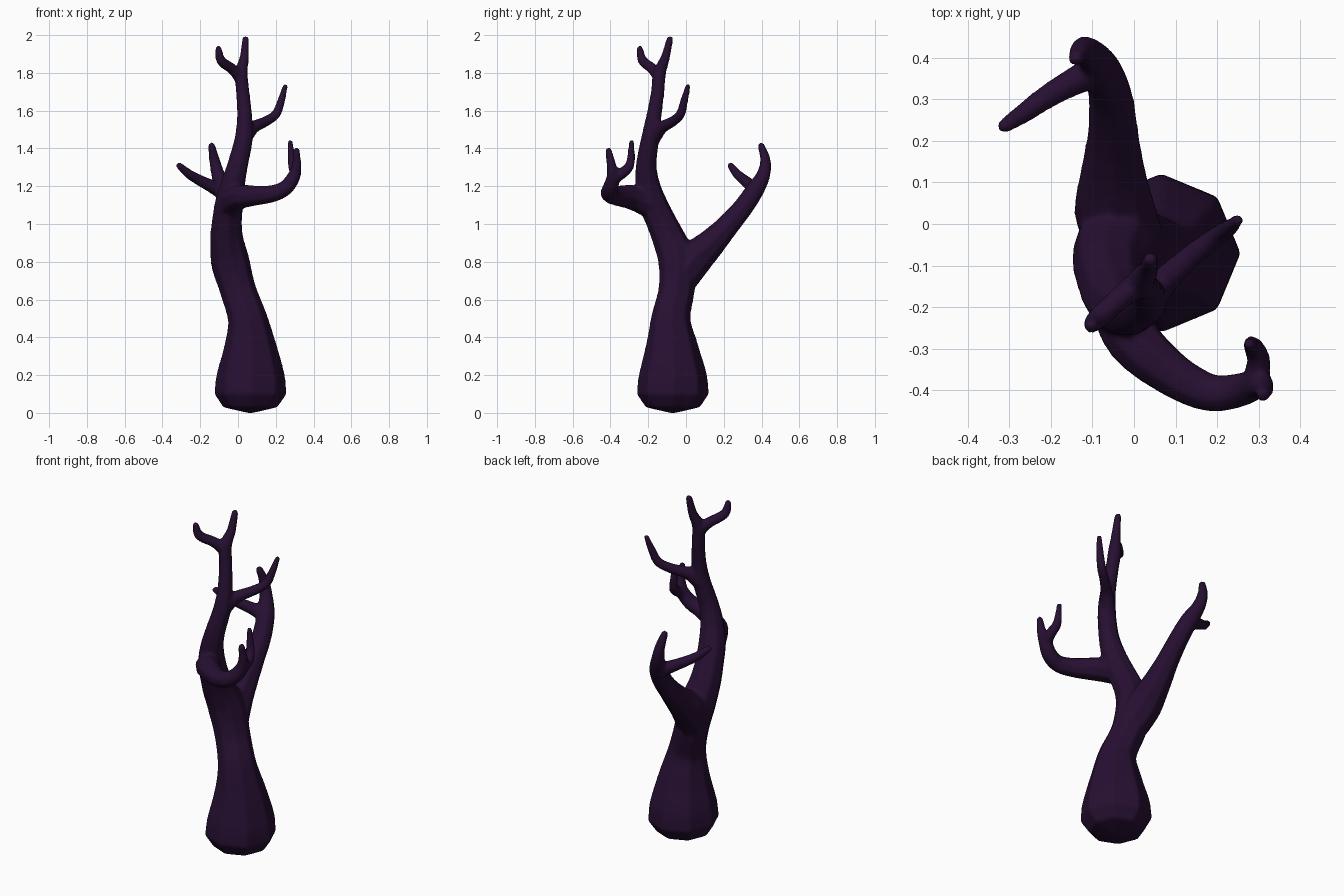
import bpy, bmesh, math
from mathutils import Vector

bark = bpy.data.materials.new("dark purple bark")
bark.diffuse_color = (0.02, 0.005, 0.032, 1)
SIDES = 8


def spline(pts, steps):
    """Catmull-Rom through (x, y, z, radius) points."""
    p = [Vector(q) for q in pts]
    p = [2 * p[0] - p[1]] + p + [2 * p[-1] - p[-2]]
    out = []
    for i in range(1, len(p) - 2):
        a, b, c, d = p[i - 1:i + 3]
        for k in range(steps):
            t = k / steps
            out.append(0.5 * (2 * b + (c - a) * t + (2 * a - 5 * b + 4 * c - d) * t * t
                              + (3 * b - a - 3 * c + d) * t ** 3))
    return out + [p[-2]]


def limb(bm, pts, steps=4, round_tip=True):
    """Tapered tube along a path with a rounded tip."""
    path = spline(pts, steps) if steps > 1 else [Vector(q) for q in pts]
    if round_tip:
        e, d = path[-1], (path[-1].xyz - path[-2].xyz).normalized()
        for f, s in ((0.5, 0.8), (0.8, 0.4)):
            path.append(Vector((*(e.xyz + d * e.w * f), e.w * s)))
    u, rings = Vector((1, 0, 0)), []
    for i, q in enumerate(path):
        d = (path[min(i + 1, len(path) - 1)].xyz - path[max(i - 1, 0)].xyz).normalized()
        if i == 0 and abs(d.x) > 0.8:
            u = Vector((0, 1, 0))
        u = (u - d * u.dot(d)).normalized()
        v = d.cross(u)
        rings.append([bm.verts.new(q.xyz + q.w * (math.cos(a) * u + math.sin(a) * v))
                      for a in (2 * math.pi * k / SIDES for k in range(SIDES))])
    for r0, r1 in zip(rings, rings[1:]):
        for k in range(SIDES):
            n = (k + 1) % SIDES
            bm.faces.new((r0[k], r0[n], r1[n], r1[k]))
    bm.faces.new(rings[0][::-1])
    bm.faces.new(rings[-1])


bm = bmesh.new()
# flared foot with a faceted, slightly pointed underside
limb(bm, [(.065, -.07, 0, .015), (.065, -.07, .03, .145), (.065, -.07, .1, .192),
          (.067, -.07, .2, .182)], 1, False)
# trunk running up into the tall front stem
limb(bm, [(.065, -.07, .1, .192), (.067, -.07, .2, .182), (.065, -.075, .35, .142),
          (.05, -.08, .5, .106), (.0, -.05, .65, .097), (-.04, -.045, .8, .103),
          (-.06, -.09, .92, .09), (-.058, -.135, 1.02, .081), (-.045, -.18, 1.12, .077),
          (-.025, -.205, 1.22, .066), (.0, -.21, 1.32, .056), (.03, -.19, 1.45, .05),
          (.035, -.17, 1.57, .042), (.025, -.15, 1.7, .037), (.017, -.14, 1.8, .036),
          (.033, -.11, 1.88, .026), (.04, -.085, 1.98, .019)])
# twig at the top
limb(bm, [(.015, -.14, 1.77, .034), (-.03, -.175, 1.82, .03), (-.09, -.23, 1.865, .027),
          (-.103, -.245, 1.93, .018)])
# upper side twig
limb(bm, [(.03, -.18, 1.45, .045), (.08, -.13, 1.51, .035), (.14, -.075, 1.54, .029),
          (.2, -.03, 1.58, .026), (.228, -.01, 1.65, .022), (.25, .01, 1.73, .015)])
# front right branch
limb(bm, [(-.04, -.19, 1.1, .07), (.0, -.28, 1.14, .068), (.09, -.36, 1.15, .056),
          (.18, -.405, 1.16, .048), (.25, -.4, 1.19, .043), (.295, -.385, 1.25, .037),
          (.31, -.395, 1.31, .027), (.31, -.41, 1.39, .018)])
limb(bm, [(.29, -.385, 1.24, .034), (.3, -.33, 1.275, .03), (.287, -.295, 1.32, .025),
          (.276, -.288, 1.435, .015)])
# back branch
limb(bm, [(-.02, -.04, .7, .095), (-.045, .03, .8, .1), (-.05, .125, .89, .08),
          (-.05, .215, .985, .063), (-.055, .3, 1.085, .055), (-.075, .365, 1.18, .05),
          (-.105, .41, 1.26, .038), (-.125, .42, 1.34, .029), (-.14, .397, 1.415, .02)])
limb(bm, [(-.08, .37, 1.17, .045), (-.14, .345, 1.2, .036), (-.21, .305, 1.235, .03),
          (-.26, .27, 1.265, .026), (-.312, .235, 1.31, .019)])
bmesh.ops.recalc_face_normals(bm, faces=bm.faces)

mesh = bpy.data.meshes.new("bare_tree")
bm.to_mesh(mesh)
bm.free()
mesh.materials.append(bark)
tree = bpy.data.objects.new("bare_tree", mesh)
bpy.context.collection.objects.link(tree)

# fuse the limbs into one skin and soften the forks
rem = tree.modifiers.new("fuse", 'REMESH')
rem.mode = 'VOXEL'
rem.voxel_size = 0.009
rem.use_smooth_shade = True
smo = tree.modifiers.new("soften", 'SMOOTH')
smo.factor = 0.5
smo.iterations = 6
